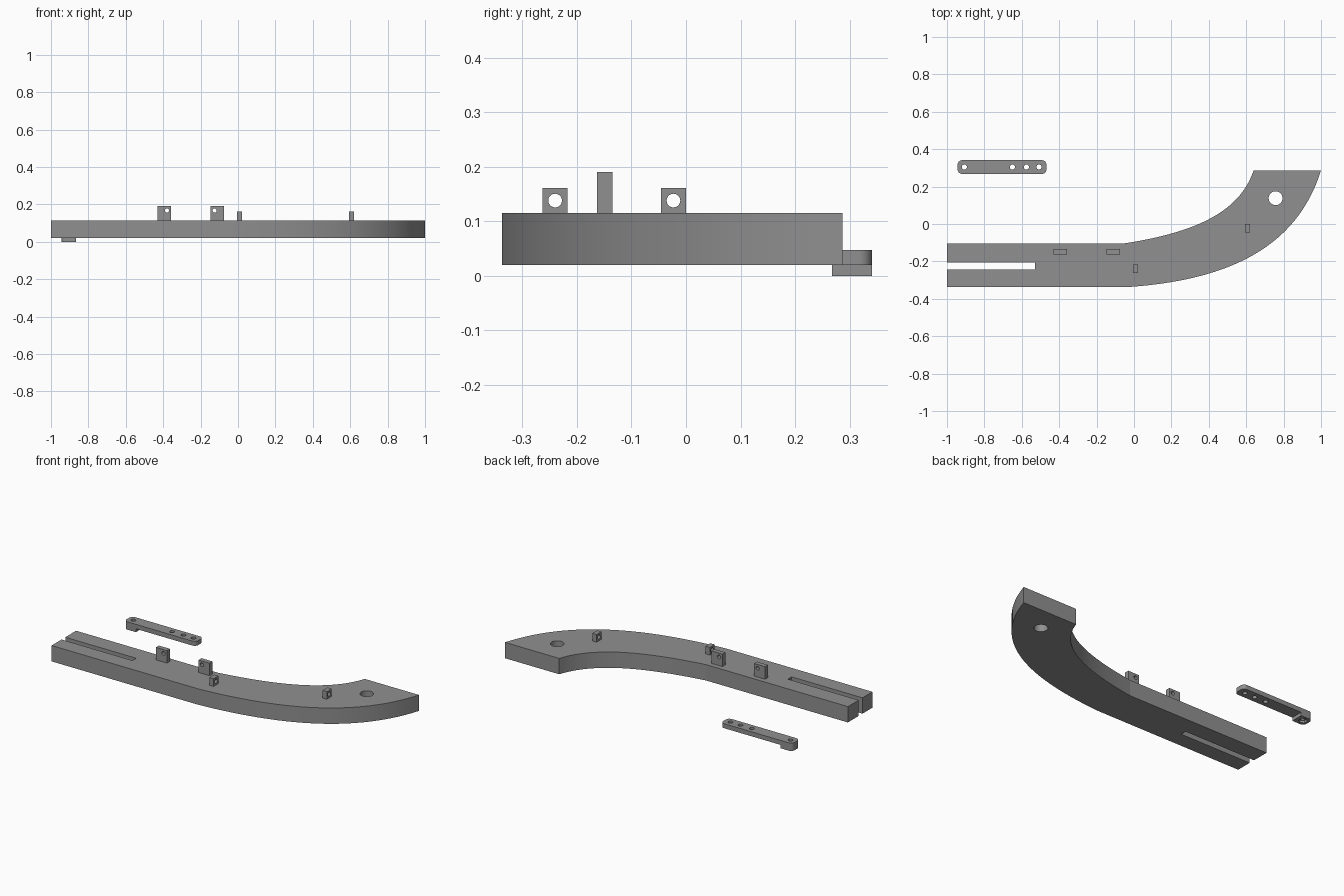
import bpy, bmesh, math
from mathutils import Vector

if "Cube" in bpy.data.objects:
    bpy.data.objects.remove(bpy.data.objects["Cube"])

grey = bpy.data.materials.new("plain grey")
grey.diffuse_color = (0.28, 0.28, 0.28, 1)
grey.use_nodes = True
grey.node_tree.nodes["Principled BSDF"].inputs["Base Color"].default_value = grey.diffuse_color


def prism(name, outline, z0, z1):
    """Extrude a closed counter-clockwise outline from z0 to z1."""
    bm = bmesh.new()
    face = bm.faces.new([bm.verts.new((x, y, z0)) for x, y in outline])
    ext = bmesh.ops.extrude_face_region(bm, geom=[face])
    verts = [v for v in ext["geom"] if isinstance(v, bmesh.types.BMVert)]
    bmesh.ops.translate(bm, verts=verts, vec=(0, 0, z1 - z0))
    bmesh.ops.recalc_face_normals(bm, faces=bm.faces)
    mesh = bpy.data.meshes.new(name)
    bm.to_mesh(mesh)
    bm.free()
    obj = bpy.data.objects.new(name, mesh)
    bpy.context.collection.objects.link(obj)
    mesh.materials.append(grey)
    return obj


def box(name, x0, x1, y0, y1, z0, z1):
    return prism(name, [(x0, y0), (x1, y0), (x1, y1), (x0, y1)], z0, z1)


def bezier(a, b, c, d, n=28):
    a, b, c, d = map(Vector, (a, b, c, d))
    pts = []
    for i in range(n + 1):
        t = i / n
        s = 1 - t
        pts.append(tuple(a * s**3 + b * 3 * s * s * t + c * 3 * s * t * t + d * t**3))
    return pts


def corner(cx, cy, r, start, n=14):
    """Quarter-circle corner, counter-clockwise from the start angle."""
    return [(cx + r * math.cos(math.radians(start + 90 * i / n)),
             cy + r * math.sin(math.radians(start + 90 * i / n))) for i in range(n + 1)]


def drill(obj, centre, r, depth, axis="Z", sides=64):
    """Cut a round (or polygonal) hole along one axis."""
    rot = {"X": (0, math.pi / 2, 0), "Y": (math.pi / 2, 0, 0), "Z": (0, 0, 0)}[axis]
    bpy.ops.mesh.primitive_cylinder_add(vertices=sides, radius=r, depth=depth,
                                        location=centre, rotation=rot)
    cutter = bpy.context.object
    cutter.hide_render = True
    mod = obj.modifiers.new("hole", "BOOLEAN")
    mod.operation, mod.solver, mod.object = "DIFFERENCE", "EXACT", cutter
    bpy.context.view_layer.objects.active = obj
    bpy.ops.object.modifier_apply(modifier=mod.name)
    bpy.data.objects.remove(cutter, do_unlink=True)


def smooth(obj):
    bpy.ops.object.select_all(action="DESELECT")
    obj.select_set(True)
    bpy.context.view_layer.objects.active = obj
    bpy.ops.object.shade_smooth_by_angle(angle=math.radians(7.5))


# Curved body with an open slot at the left end
BOTTOM, TOP = 0.02, 0.115
outer = bezier((-0.03, -0.337), (0.5, -0.30), (0.87, -0.13), (1.0, 0.287))
inner = bezier((0.64, 0.287), (0.56, 0.05), (0.3, -0.05), (-0.06, -0.105))
outline = ([(-1, -0.337)] + outer + inner +
           [(-1, -0.105), (-1, -0.207), (-0.53, -0.207), (-0.53, -0.243), (-1, -0.243)])
body = prism("curved_body", outline, BOTTOM, TOP)
drill(body, (0.757, 0.138, 0.07), 0.037, 0.3)
smooth(body)

# Tall lugs, drilled front to back with off-centre holes
for name, x0, hole in (("tall_lug_left", -0.43, -0.38), ("tall_lug_right", -0.147, -0.125)):
    lug = box(name, x0, x0 + 0.073, -0.163, -0.135, TOP, 0.19)
    drill(lug, (hole, -0.149, 0.167), 0.011, 0.1, "Y")
    smooth(lug)

# Short lugs, drilled sideways
for name, x0, y0 in (("short_lug_middle", -0.006, -0.263), ("short_lug_end", 0.593, -0.046)):
    lug = box(name, x0, x0 + 0.028, y0, y0 + 0.046, TOP, 0.161)
    drill(lug, (x0 + 0.014, y0 + 0.023, 0.138), 0.0125, 0.1, "X")
    smooth(lug)

# Separate lever bar with rounded corners and a foot under its left end
X0, X1, Y0, Y1, R = -0.943, -0.468, 0.268, 0.341, 0.024
left = corner(X0 + R, Y1 - R, R, 90) + corner(X0 + R, Y0 + R, R, 180)
right = corner(X1 - R, Y0 + R, R, 270) + corner(X1 - R, Y1 - R, R, 0)
yc = (Y0 + Y1) / 2
bar = prism("lever_bar", left + right, 0.02, 0.047)
for x in (-0.907, -0.65, -0.575, -0.508):
    drill(bar, (x, yc, 0.03), 0.0135, 0.1)
smooth(bar)

foot = prism("lever_foot", left + [(-0.865, Y0), (-0.865, Y1)], 0.0, 0.02)
drill(foot, (-0.907, yc, 0.01), 0.0135, 0.1)
drill(foot, (-0.907, yc, 0.0), 0.024, 0.026, sides=6)  # nut recess
smooth(foot)
